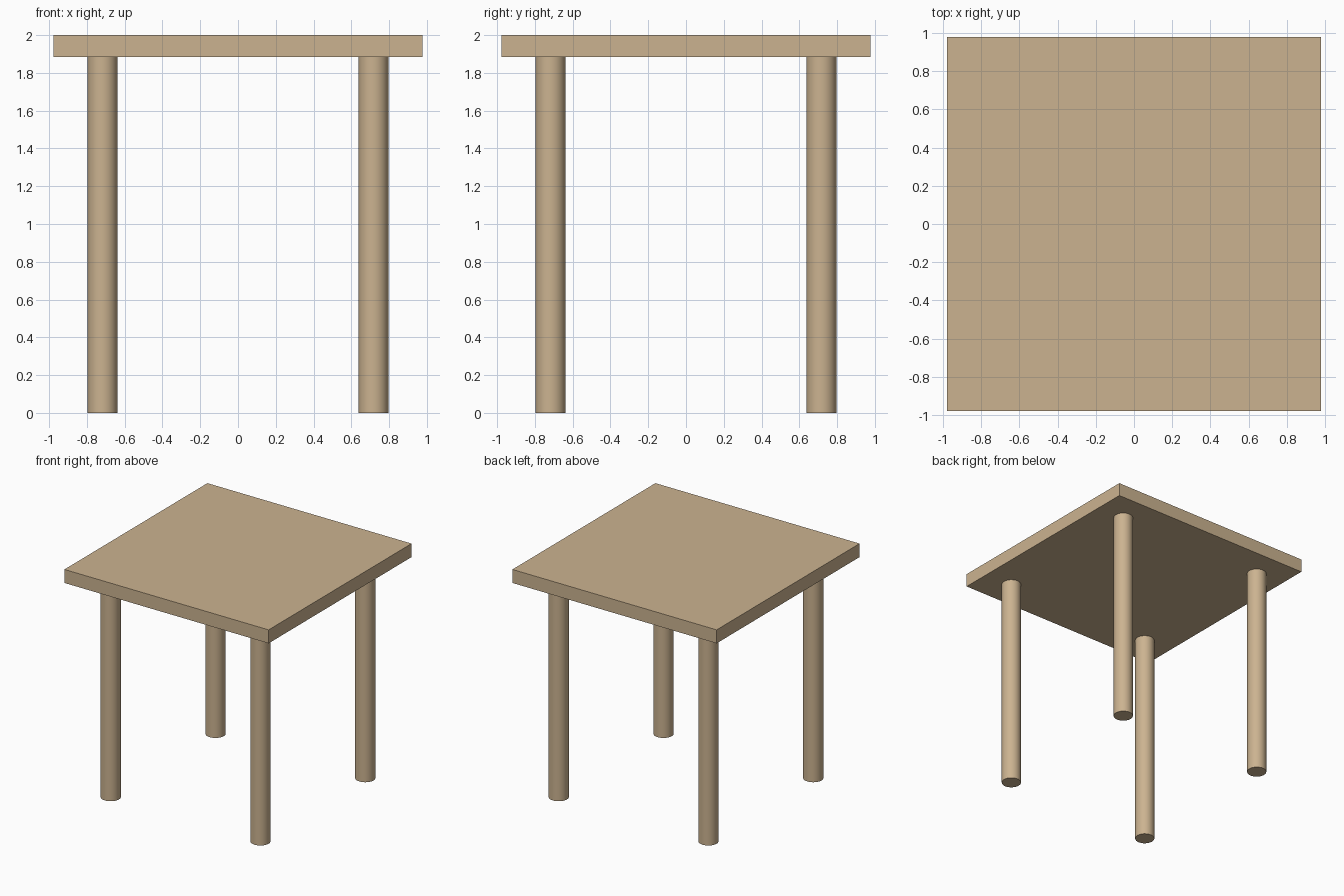
import bpy

if "Cube" in bpy.data.objects:
    bpy.data.objects.remove(bpy.data.objects["Cube"])

TOP_HALF = 0.978      # half width of the table top
TOP_Z = 2.0
UNDER_Z = 1.883       # underside of the table top
LEG_POS = 0.717
LEG_RADIUS = 0.079

wood = bpy.data.materials.new("wood")
wood.diffuse_color = (0.60, 0.45, 0.28, 1)
wood.use_nodes = True
wood.node_tree.nodes["Principled BSDF"].inputs["Base Color"].default_value = wood.diffuse_color

# Square table top
bpy.ops.mesh.primitive_cube_add(size=1, location=(0, 0, (TOP_Z + UNDER_Z) / 2))
top = bpy.context.object
top.name = "table_top"
top.scale = (2 * TOP_HALF, 2 * TOP_HALF, TOP_Z - UNDER_Z)
bpy.ops.object.transform_apply(location=False, rotation=False, scale=True)
top.data.materials.append(wood)


# Round legs
def add_leg(name, x, y):
    bpy.ops.mesh.primitive_cylinder_add(vertices=48, radius=LEG_RADIUS, depth=UNDER_Z,
                                        location=(x, y, UNDER_Z / 2))
    leg = bpy.context.object
    leg.name = name
    leg.data.materials.append(wood)
    bpy.ops.object.shade_smooth_by_angle()


for depth_name, sy in (("front", -1), ("back", 1)):
    for side_name, sx in (("left", -1), ("right", 1)):
        add_leg(f"{depth_name}_{side_name}_leg", sx * LEG_POS, sy * LEG_POS)
